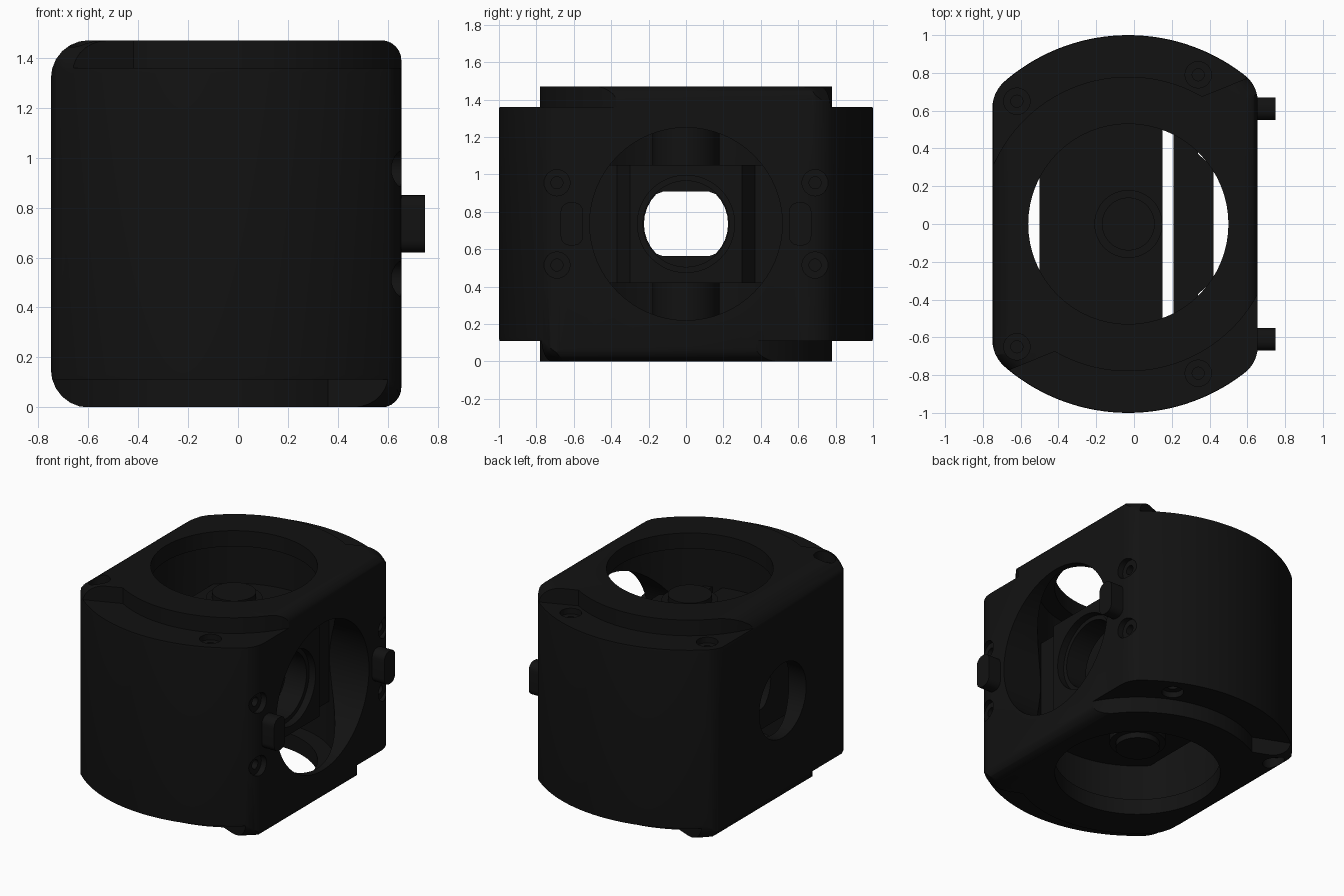
import bpy
import bmesh
from math import cos, sin, pi, radians, sqrt
from mathutils import Matrix, Vector

default = bpy.data.objects.get("Cube")
if default:
    bpy.data.objects.remove(default, do_unlink=True)

CX, MID, HEIGHT = -0.03, 0.735, 1.47
LEFT, RIGHT = -0.75, 0.655

black = bpy.data.materials.new("black_plastic")
black.use_nodes = True
black.diffuse_color = (0.006, 0.006, 0.006, 1)
black.node_tree.nodes["Principled BSDF"].inputs["Base Color"].default_value = black.diffuse_color


def circle(a, b, r, n=48):
    return [(a + r * cos(2 * pi * i / n), b + r * sin(2 * pi * i / n)) for i in range(n)]


def rect(a0, a1, b0, b1):
    return [(a0, b0), (a1, b0), (a1, b1), (a0, b1)]


def fillet(start, corner, end, n=6, w=0.7):
    """Rounded corner as a weighted quadratic curve."""
    s, c, e = Vector(start), Vector(corner), Vector(end)
    out = []
    for i in range(n + 1):
        t = i / n
        k = ((1 - t) ** 2, 2 * w * t * (1 - t), t * t)
        out.append(tuple((s * k[0] + c * k[1] + e * k[2]) / sum(k)))
    return out


def rounded(points, radii):
    out = []
    for i, p in enumerate(points):
        c = Vector(p)
        ends = [c + (Vector(q) - c).normalized() * radii[i]
                for q in (points[i - 1], points[(i + 1) % len(points)])]
        out += fillet(ends[0], c, ends[1])
    return out


def prism(name, points, lo, hi, axis="Z"):
    """Extrude a profile; it lies in (x, y), (y, z) or (z, x) by axis."""
    place = {"Z": lambda a, b, h: (a, b, h),
             "X": lambda a, b, h: (h, a, b),
             "Y": lambda a, b, h: (b, h, a)}[axis]
    bm = bmesh.new()
    low = [bm.verts.new(place(a, b, lo)) for a, b in points]
    top = [bm.verts.new(place(a, b, hi)) for a, b in points]
    bm.faces.new(low[::-1])
    bm.faces.new(top)
    for i in range(len(points)):
        j = (i + 1) % len(points)
        bm.faces.new((low[i], low[j], top[j], top[i]))
    bmesh.ops.recalc_face_normals(bm, faces=bm.faces)
    mesh = bpy.data.meshes.new(name)
    bm.to_mesh(mesh)
    bm.free()
    mesh.materials.append(black)
    obj = bpy.data.objects.new(name, mesh)
    bpy.context.collection.objects.link(obj)
    return obj


def select(obj):
    bpy.ops.object.select_all(action="DESELECT")
    obj.select_set(True)
    bpy.context.view_layer.objects.active = obj


def combine(obj, tool, operation="DIFFERENCE"):
    tool.hide_render = True
    select(obj)
    mod = obj.modifiers.new("cut", "BOOLEAN")
    mod.operation, mod.solver, mod.object = operation, "EXACT", tool
    bpy.ops.object.modifier_apply(modifier=mod.name)
    bpy.data.objects.remove(tool, do_unlink=True)


# Housing body: drum with soft rims, trimmed by the side and plan profiles
housing = prism("housing", circle(CX, 0, 1, 144), 0, HEIGHT)
select(housing)
soft = housing.modifiers.new("soft_rims", "BEVEL")
soft.width, soft.segments, soft.limit_method = 0.13, 7, "ANGLE"
bpy.ops.object.modifier_apply(modifier=soft.name)

profile = rounded(rect(-0.001, HEIGHT + 0.001, LEFT, RIGHT), (0.15, 0.15, 0.08, 0.08))
combine(housing, prism("side_profile", profile, -1.2, 1.2, "Y"), "INTERSECT")


def drum_y(x):
    return sqrt(1 - (x - CX) ** 2)


# The rounded vertical corners blend the flat sides into the drum
right_corner = fillet((RIGHT, drum_y(RIGHT) - 0.08), (RIGHT, drum_y(RIGHT)),
                      (RIGHT - 0.06, drum_y(RIGHT - 0.06)), w=0.9)
left_corner = fillet((LEFT + 0.06, drum_y(LEFT + 0.06)), (LEFT, drum_y(LEFT)),
                     (LEFT, drum_y(LEFT) - 0.08), w=0.9)
back = right_corner + [(CX, 1.5)] + left_corner
plan = back + [(x, -y) for x, y in reversed(back)]
combine(housing, prism("plan_profile", plan, -0.1, HEIGHT + 0.1), "INTERSECT")

# Main bores and the wider chamber between the top and bottom lips
combine(housing, prism("vertical_bore", circle(CX, 0, 0.53, 64), -0.2, 1.7))
combine(housing, prism("chamber", circle(CX, 0, 0.64, 64), 0.11, HEIGHT - 0.11))
combine(housing, prism("wide_opening", circle(0, MID, 0.515, 64), 0.3, 0.9, "X"))
combine(housing, prism("small_opening", circle(0, MID, 0.26), -0.9, -0.45, "X"))

# Stepped ledges and screw recesses, repeated by half turns
pivot = Matrix.Translation((CX, 0, MID))
turns = []
for flip in (0, pi):
    for spin in (0, pi):
        turns.append(pivot @ Matrix.Rotation(flip, 4, "X")
                     @ Matrix.Rotation(spin, 4, "Z") @ pivot.inverted())

ledge = [(CX + 0.78 * cos(a), 0.78 * sin(a)) for a in
         [radians(240 + 4 * i) for i in range(26)]]
ledge += [(1.2, -0.2), (1.2, -1.2), (-0.9, -1.2), (-0.9, -0.87)]
for turn in turns:
    cutter = prism("ledge_cut", ledge, HEIGHT - 0.11, HEIGHT + 0.3)
    cutter.data.transform(turn)
    combine(housing, cutter)

for turn in (turns[0], turns[2]):
    for x, y, level in ((-0.62, 0.65, 1.36), (-0.62, -0.65, 1.43),
                        (0.34, 0.79, 1.36), (0.34, -0.79, 1.36)):
        for r, depth in ((0.07, 0.04), (0.032, 0.1)):
            cutter = prism("screw_cut", circle(x, y, r, 24), level - depth, 1.7)
            cutter.data.transform(turn)
            combine(housing, cutter)

for y in (-0.69, 0.69):
    for z in (MID - 0.22, MID + 0.22):
        for r, depth in ((0.07, 0.04), (0.032, 0.1)):
            combine(housing, prism("side_screw_cut", circle(y, z, r, 24),
                                   RIGHT - depth, 0.9, "X"))

# Inner cross block with a flattened bore
cross_block = prism("cross_block", rect(-0.64, 0.64, 0.42, 1.05), -0.5, 0.15, "X")
flat_bore = [(a, MID + max(-0.172, min(0.172, b))) for a, b in circle(0, 0, 0.225, 32)]
combine(cross_block, prism("flat_bore", flat_bore, -0.7, 0.3, "X"))

# Bearing carrier: wide plate with a sloped, raised face
half = [(0.21, 0.62), (0.34, 0.62), (0.34, 0.37), (0.42, 0.3)]
carrier = half + [(x, -y) for x, y in reversed(half)]
bearing_plate = prism("bearing_plate", carrier, 0.42, 1.05)
combine(bearing_plate, prism("bearing_bore", circle(0, MID, 0.23), 0.1, 0.6, "X"))
combine(bearing_plate, prism("bearing_recess", circle(0, MID, 0.26), 0.37, 0.6, "X"))

# Hubs above and below the block, each with a narrower tip
hubs = []
for name, lo, hi, tip_lo, tip_hi in (("upper_hub", 1.03, 1.25, 1.2, 1.29),
                                     ("lower_hub", 0.22, 0.44, 0.18, 0.27)):
    hub = prism(name, circle(CX, 0, 0.18), lo, hi)
    combine(hub, prism("hub_tip", circle(CX, 0, 0.14), tip_lo, tip_hi), "UNION")
    hubs.append(hub)

# Locating pegs on the wide side
pegs = []
for name, y in (("front_peg", -0.61), ("back_peg", 0.61)):
    shape = rounded(rect(y - 0.06, y + 0.06, MID - 0.115, MID + 0.115), (0.05,) * 4)
    pegs.append(prism(name, shape, 0.6, 0.75, "X"))

for obj in [housing, cross_block, bearing_plate] + hubs + pegs:
    select(obj)
    bpy.ops.object.shade_smooth_by_angle(angle=radians(30))
